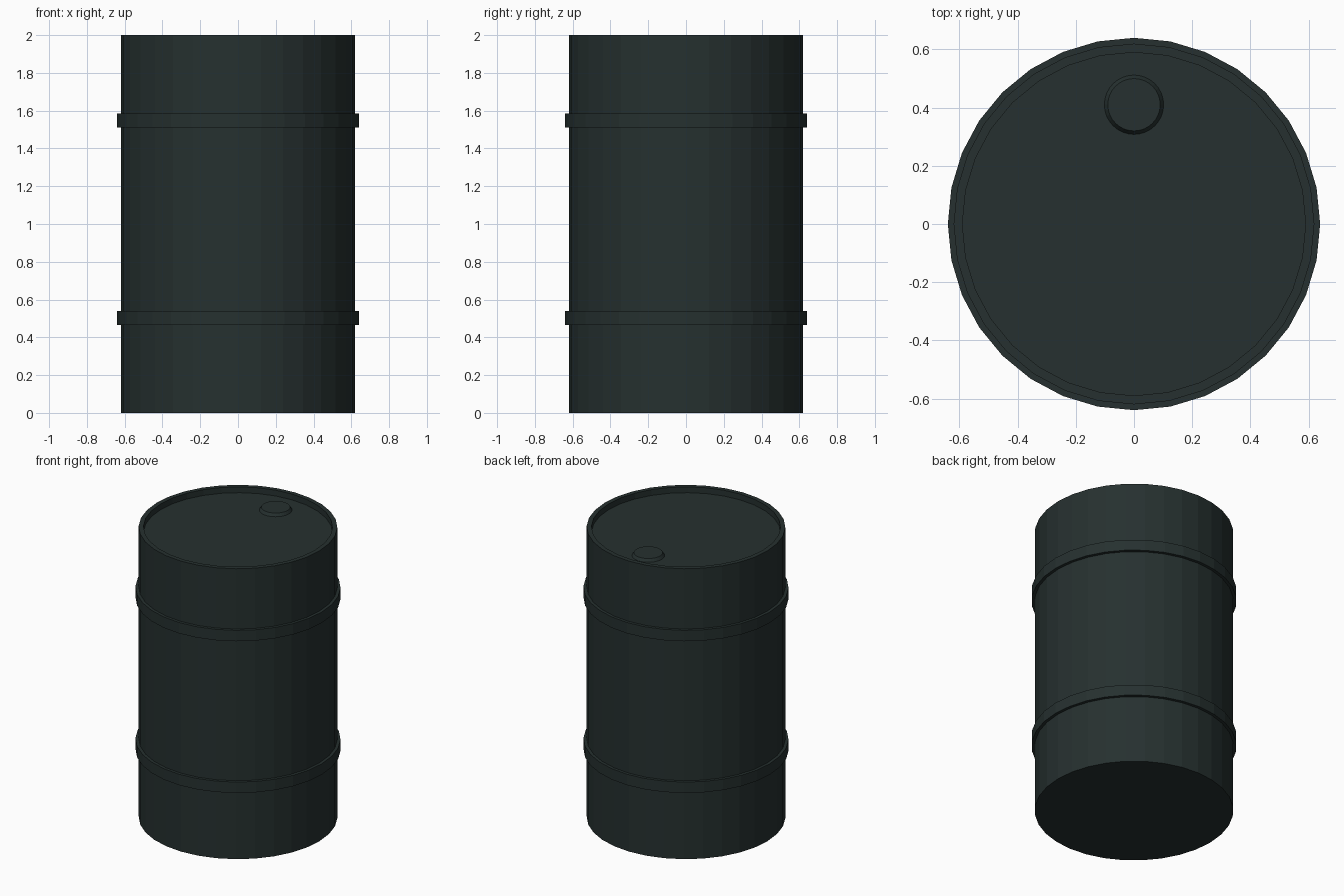
import bpy, bmesh, math

if "Cube" in bpy.data.objects:
    bpy.data.objects.remove(bpy.data.objects["Cube"])

SIDES = 32

paint = bpy.data.materials.new("dark_green_grey_paint")
paint.diffuse_color = (0.019, 0.030, 0.029, 1.0)
paint.use_nodes = True
paint.node_tree.nodes["Principled BSDF"].inputs["Base Color"].default_value = paint.diffuse_color


def lathe(name, profile, sides=SIDES, location=(0, 0, 0)):
    """Revolve an (r, z) profile around z and close both ends with a flat face."""
    bm = bmesh.new()
    rings = []
    for r, z in profile:
        rings.append([bm.verts.new((r * math.cos(2 * math.pi * i / sides),
                                    r * math.sin(2 * math.pi * i / sides), z))
                      for i in range(sides)])
    for a, b in zip(rings, rings[1:]):
        for i in range(sides):
            j = (i + 1) % sides
            bm.faces.new((a[i], a[j], b[j], b[i]))
    bm.faces.new(list(reversed(rings[0])))
    bm.faces.new(rings[-1])
    mesh = bpy.data.meshes.new(name)
    bm.to_mesh(mesh)
    bm.free()
    mesh.materials.append(paint)
    obj = bpy.data.objects.new(name, mesh)
    obj.location = location
    bpy.context.collection.objects.link(obj)
    return obj


# Drum: wall, two raised hoops, rim and sunken lid
R, HOOP, LID_Z = 0.62, 0.64, 1.96
profile = [(R, 0)]
for low, high in ((0.465, 0.54), (1.51, 1.585)):
    profile += [(R, low), (HOOP, low), (HOOP, high), (R, high)]
profile += [(R, 2.0), (0.59, 2.0), (0.59, LID_Z)]
lathe("drum_body", profile)

# Filler cap near the back of the lid
lathe("filler_cap", [(0.102, 0), (0.09, 0.02)], location=(0, 0.41, LID_Z))
